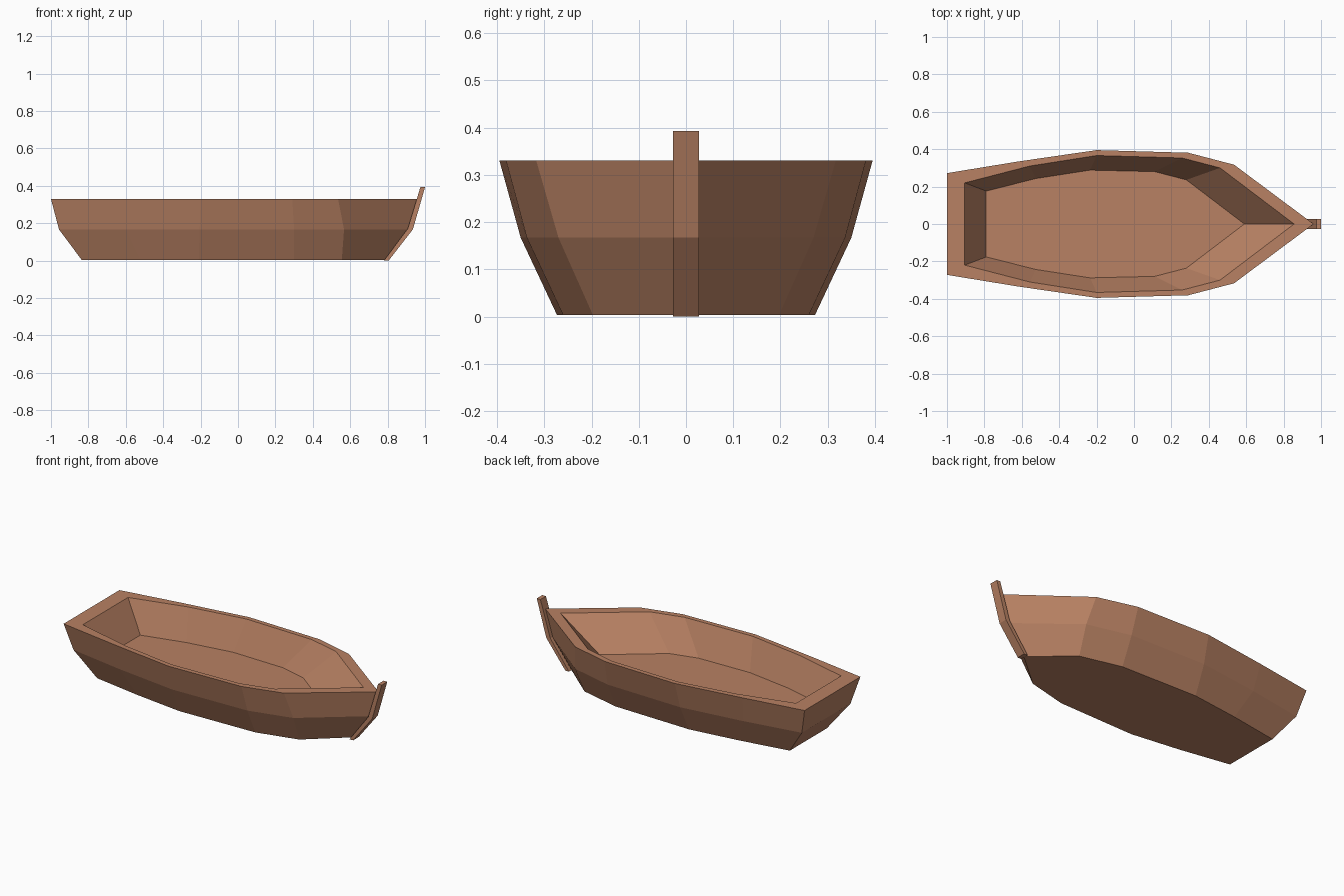
import bpy, bmesh

if "Cube" in bpy.data.objects:
    bpy.data.objects.remove(bpy.data.objects["Cube"])

wood = bpy.data.materials.new("brown wood")
wood.diffuse_color = (0.48, 0.22, 0.125, 1)
wood.use_nodes = True
wood.node_tree.nodes["Principled BSDF"].inputs["Base Color"].default_value = wood.diffuse_color


def finish(name, bm):
    bmesh.ops.recalc_face_normals(bm, faces=bm.faces[:])
    mesh = bpy.data.meshes.new(name)
    bm.to_mesh(mesh)
    bm.free()
    mesh.materials.append(wood)
    obj = bpy.data.objects.new(name, mesh)
    bpy.context.collection.objects.link(obj)
    return obj


def ring(bm, half, z):
    """Closed outline from one side, stern to bow tip, mirrored over y."""
    pts = half + [(x, -y) for x, y in reversed(half[:-1])]
    return [bm.verts.new((x, y, z)) for x, y in pts]


# Hull: outlines from the outer bottom, over the rim, down to the floor
levels = [
    (0.003, [(-.835, .18), (-.52, .233), (-.21, .273), (.30, .26), (.555, .197), (.785, 0)]),
    (0.167, [(-.957, .237), (-.60, .298), (-.205, .35), (.30, .337), (.567, .27), (.91, 0)]),
    (0.33, [(-1, .272), (-.62, .334), (-.20, .395), (.29, .381), (.535, .317), (.96, 0)]),
    (0.33, [(-.905, .22), (-.557, .31), (-.20, .366), (.257, .353), (.46, .30), (.856, 0)]),
    (0.145, [(-.79, .176), (-.525, .243), (-.235, .288), (.11, .28), (.28, .236), (.59, 0)]),
]
bm = bmesh.new()
rings = [ring(bm, half, z) for z, half in levels]
for a, b in zip(rings, rings[1:]):
    n = len(a)
    for i in range(n):
        j = (i + 1) % n
        bm.faces.new((a[i], a[j], b[j], b[i]))
bm.faces.new(rings[0])
bm.faces.new(rings[-1])
finish("hull", bm)

# Stem post: bent bar along the bow
profile = [(.805, 0), (.935, .167), (1.0, .393), (.975, .393), (.908, .172), (.78, 0)]
bm = bmesh.new()
left = [bm.verts.new((x, -.027, z)) for x, z in profile]
right = [bm.verts.new((x, .027, z)) for x, z in profile]
bm.faces.new(left)
bm.faces.new(right)
for i in range(len(profile)):
    j = (i + 1) % len(profile)
    bm.faces.new((left[i], left[j], right[j], right[i]))
finish("stem_post", bm)
